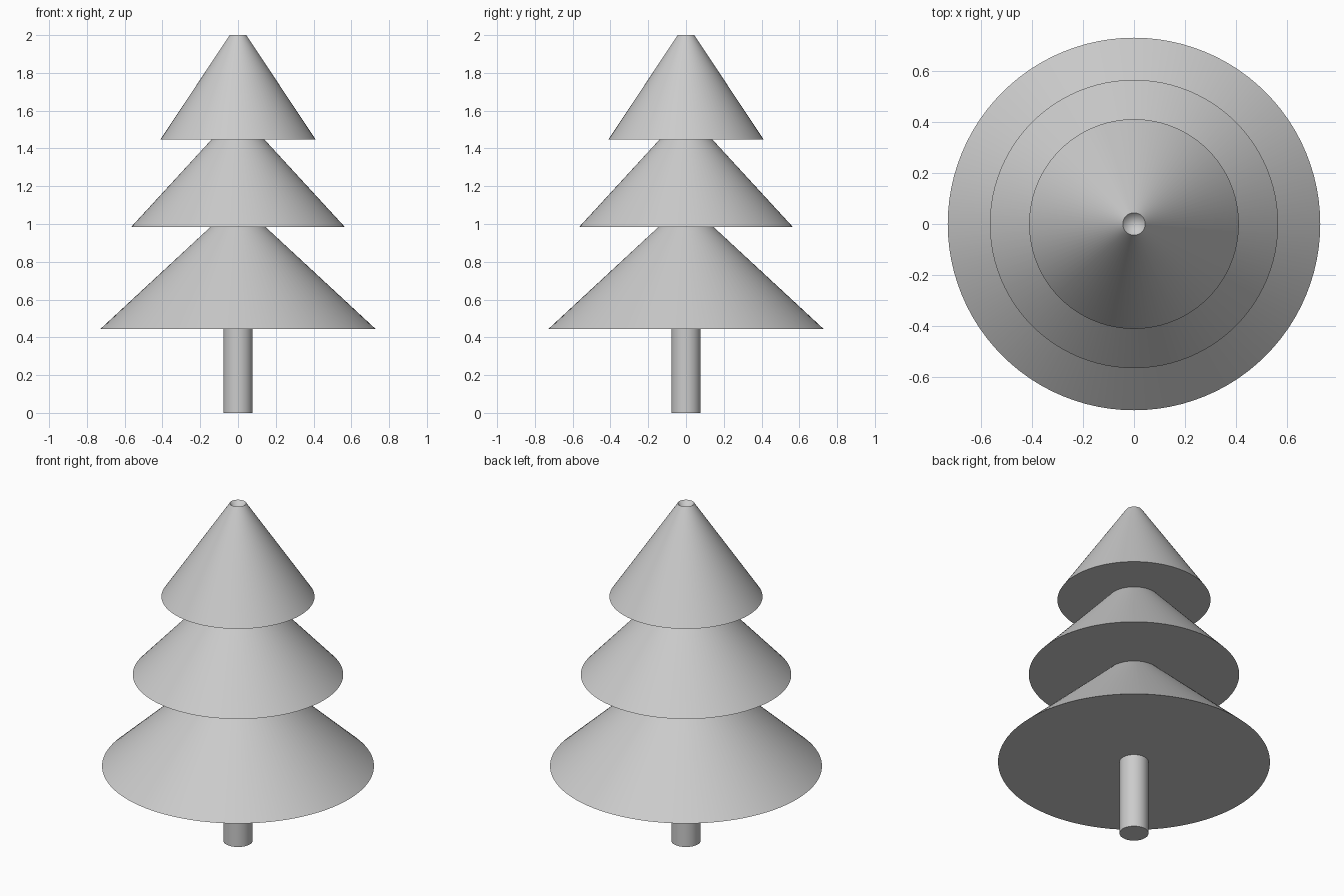
import bpy
import bmesh
import math

cube = bpy.data.objects.get("Cube")
if cube:
    bpy.data.objects.remove(cube, do_unlink=True)

SEGMENTS = 96

grey = bpy.data.materials.new("light_grey")
grey.use_nodes = True
color = (0.6, 0.6, 0.6, 1)
grey.diffuse_color = color
grey.node_tree.nodes["Principled BSDF"].inputs["Base Color"].default_value = color


def lathe(name, profile):
    """Spin (radius, height) points around z into a closed solid."""
    bm = bmesh.new()
    verts = [bm.verts.new((r, 0, z)) for r, z in profile]
    edges = [bm.edges.new(pair) for pair in zip(verts, verts[1:])]
    bmesh.ops.spin(bm, geom=verts + edges, cent=(0, 0, 0), axis=(0, 0, 1),
                   angle=math.tau, steps=SEGMENTS, use_merge=True)
    bmesh.ops.remove_doubles(bm, verts=bm.verts, dist=0.0001)
    bmesh.ops.recalc_face_normals(bm, faces=bm.faces)
    mesh = bpy.data.meshes.new(name)
    bm.to_mesh(mesh)
    bm.free()
    mesh.materials.append(grey)
    obj = bpy.data.objects.new(name, mesh)
    bpy.context.collection.objects.link(obj)
    bpy.ops.object.select_all(action="DESELECT")
    obj.select_set(True)
    bpy.context.view_layer.objects.active = obj
    bpy.ops.object.shade_smooth_by_angle(angle=math.radians(30))
    return obj


# Trunk
lathe("trunk", [(0, 0), (0.078, 0), (0.078, 0.445), (0, 0.445)])

# Lower branch tiers: flat underside, sloping skirt, flat top
lathe("bottom_tier", [(0, 0.443), (0.73, 0.443), (0.145, 0.985), (0, 0.985)])
lathe("middle_tier", [(0, 0.985), (0.565, 0.985), (0.14, 1.447), (0, 1.447)])

# Top tier with a small conical dimple in its tip
lathe("top_tier", [(0, 1.447), (0.411, 1.447), (0.044, 2), (0, 1.95)])
